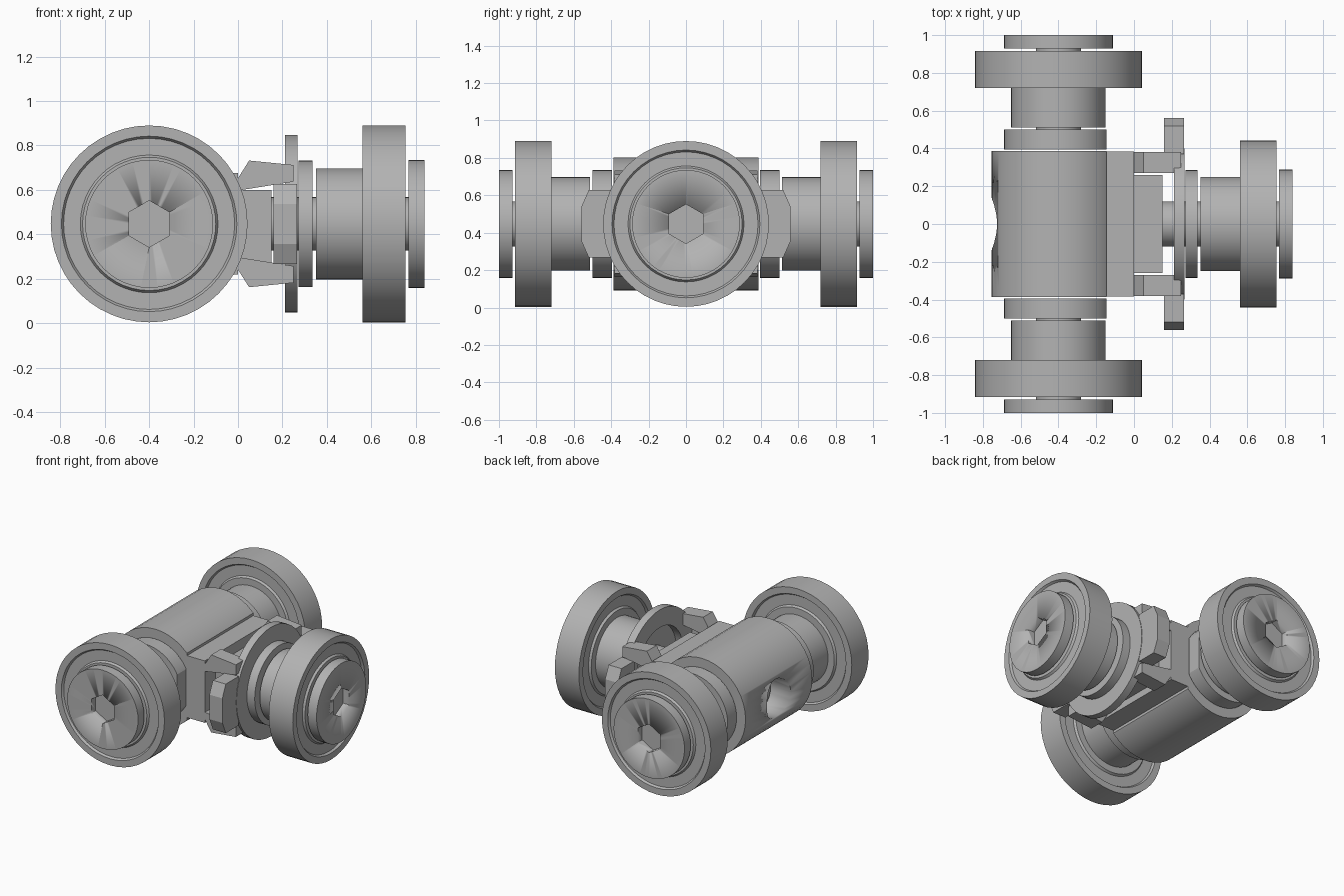
import bpy, bmesh, math
from mathutils import Matrix, Vector

if "Cube" in bpy.data.objects:
    bpy.data.objects.remove(bpy.data.objects["Cube"])

AXIS_Z = 0.447
CROSS_X = -0.40

steel = bpy.data.materials.new("grey steel")
steel.use_nodes = True
colour = (0.45, 0.45, 0.45, 1)
steel.diffuse_color = colour
steel.node_tree.nodes["Principled BSDF"].inputs["Base Color"].default_value = colour

# Local +z of a turned part points along the chosen shaft
SHAFTS = {
    "front": Matrix.Translation((CROSS_X, 0, AXIS_Z)) @ Matrix.Rotation(math.pi / 2, 4, "X"),
    "back": Matrix.Translation((CROSS_X, 0, AXIS_Z)) @ Matrix.Rotation(-math.pi / 2, 4, "X"),
    "left": Matrix.Translation((0, 0, AXIS_Z)) @ Matrix.Rotation(math.pi / 2, 4, "Y"),
}


def make(name, bm, matrix=None, smooth=False):
    bmesh.ops.recalc_face_normals(bm, faces=bm.faces)
    mesh = bpy.data.meshes.new(name)
    bm.to_mesh(mesh)
    bm.free()
    obj = bpy.data.objects.new(name, mesh)
    bpy.context.collection.objects.link(obj)
    mesh.materials.append(steel)
    if matrix:
        mesh.transform(matrix)
    if smooth:
        bpy.ops.object.select_all(action="DESELECT")
        obj.select_set(True)
        bpy.context.view_layer.objects.active = obj
        bpy.ops.object.shade_smooth_by_angle(angle=math.radians(30))
    return obj


def lathe(name, profile, matrix, steps=48):
    """Turn (radius, height) points about local z."""
    bm = bmesh.new()
    verts = [bm.verts.new((r, 0, h)) for r, h in profile]
    edges = [bm.edges.new(pair) for pair in zip(verts, verts[1:])]
    bmesh.ops.spin(bm, geom=verts + edges, cent=(0, 0, 0), axis=(0, 0, 1),
                   angle=2 * math.pi, steps=steps)
    bmesh.ops.remove_doubles(bm, verts=bm.verts, dist=1e-4)
    return make(name, bm, matrix, True)


def disc(name, radius, low, high, matrix, steps=48):
    return lathe(name, [(0, low), (radius, low), (radius, high), (0, high)], matrix, steps)


def prism(name, points, depth, matrix=None):
    """Extrude 3D outline points along a depth vector."""
    bm = bmesh.new()
    face = bm.faces.new([bm.verts.new(p) for p in points])
    new = bmesh.ops.extrude_face_region(bm, geom=[face])["geom"]
    bmesh.ops.translate(bm, vec=Vector(depth),
                        verts=[v for v in new if isinstance(v, bmesh.types.BMVert)])
    return make(name, bm, matrix)


def box(name, low, high):
    pts = [(low[0], low[1], low[2]), (high[0], low[1], low[2]),
           (high[0], high[1], low[2]), (low[0], high[1], low[2])]
    return prism(name, pts, (0, 0, high[2] - low[2]))


def cut(obj, cutter):
    cutter.hide_render = True
    mod = obj.modifiers.new("cut", "BOOLEAN")
    mod.object = cutter
    mod.solver = "EXACT"
    bpy.context.view_layer.objects.active = obj
    bpy.ops.object.modifier_apply(modifier=mod.name)
    bpy.data.objects.remove(cutter)


# Roller, hub and bolt head on each of the three shafts
def roller_set(side, shift):
    place = SHAFTS[side] @ Matrix.Translation((0, 0, shift))
    disc(side + "_shaft", 0.12, 0.45, 0.95, place)
    disc(side + "_hub", 0.25, 0.512, 0.73, place)
    lathe(side + "_roller", [
        (0.1, 0.72), (0.30, 0.72), (0.31, 0.735), (0.385, 0.735), (0.395, 0.72),
        (0.443, 0.72), (0.443, 0.915), (0.395, 0.915), (0.385, 0.90),
        (0.31, 0.90), (0.30, 0.915), (0.1, 0.915)], place)
    cap = disc(side + "_bolt_head", 0.288, 0.928, 1.0, place)
    turn = math.pi / 2 if side != "left" else 0
    cut(cap, disc("hex_cutter", 0.105, 0.945, 1.1,
                  place @ Matrix.Rotation(turn, 4, "Z"), 6))


roller_set("front", 0)
roller_set("back", 0)
roller_set("left", -0.16)


# Main barrel and end collars, flattened on the side facing the third roller
def flatten(obj):
    cut(obj, box("flat_cutter", (-0.145, -0.9, -0.2), (0.4, 0.9, 1.2)))


barrel = disc("barrel", 0.355, -0.387, 0.387, SHAFTS["back"], 40)
flatten(barrel)
cut(barrel, disc("bore_cutter", 0.14, -0.9, -0.52, SHAFTS["left"], 24))
for side in ("front", "back"):
    flatten(disc(side + "_collar", 0.288, 0.395, 0.5, SHAFTS[side]))

# Screw head sunk in the barrel
screw = disc("sunk_screw", 0.125, -0.60, -0.51, SHAFTS["left"], 24)
cut(screw, disc("hex_cutter", 0.07, -0.7, -0.56, SHAFTS["left"], 6))

# Saddle and neck joining the barrel to the third roller
box("saddle", (-0.15, -0.385, 0.22), (0.0, 0.385, 0.675))
prism("neck", [(0, -0.26, 0.27), (0.15, -0.26, 0.27),
               (0.15, 0.26, 0.27), (0, 0.26, 0.27)], (0, 0, 0.33))
disc("pivot_pin", 0.12, 0.1, 0.4, SHAFTS["left"])
disc("washer", 0.285, 0.272, 0.335, SHAFTS["left"])

# Toothed ring plate
lathe("ring_plate", [(0.27, 0.212), (0.40, 0.212), (0.40, 0.268),
                     (0.27, 0.268), (0.27, 0.212)], SHAFTS["left"])

# Four bracket arms and two side lugs, mirrored about the middle
arm = [(-0.14, 0.16), (-0.01, 0.19), (0.05, 0.285), (0.25, 0.265), (0.25, 0.19), (0.0, 0.15)]
lug = [(0.37, -0.18), (0.52, -0.18), (0.56, -0.09),
       (0.56, 0.09), (0.52, 0.18), (0.37, 0.18)]
for y_sign, y_name in ((-1, "front"), (1, "back")):
    for z_sign, z_name in ((-1, "lower"), (1, "upper")):
        prism(f"{y_name}_{z_name}_arm",
              [(x, y_sign * 0.27, AXIS_Z + z_sign * z) for x, z in arm],
              (0, y_sign * 0.112, 0))
    prism(y_name + "_lug", [(0.16, y_sign * y, AXIS_Z + z) for y, z in lug], (0.105, 0, 0))
